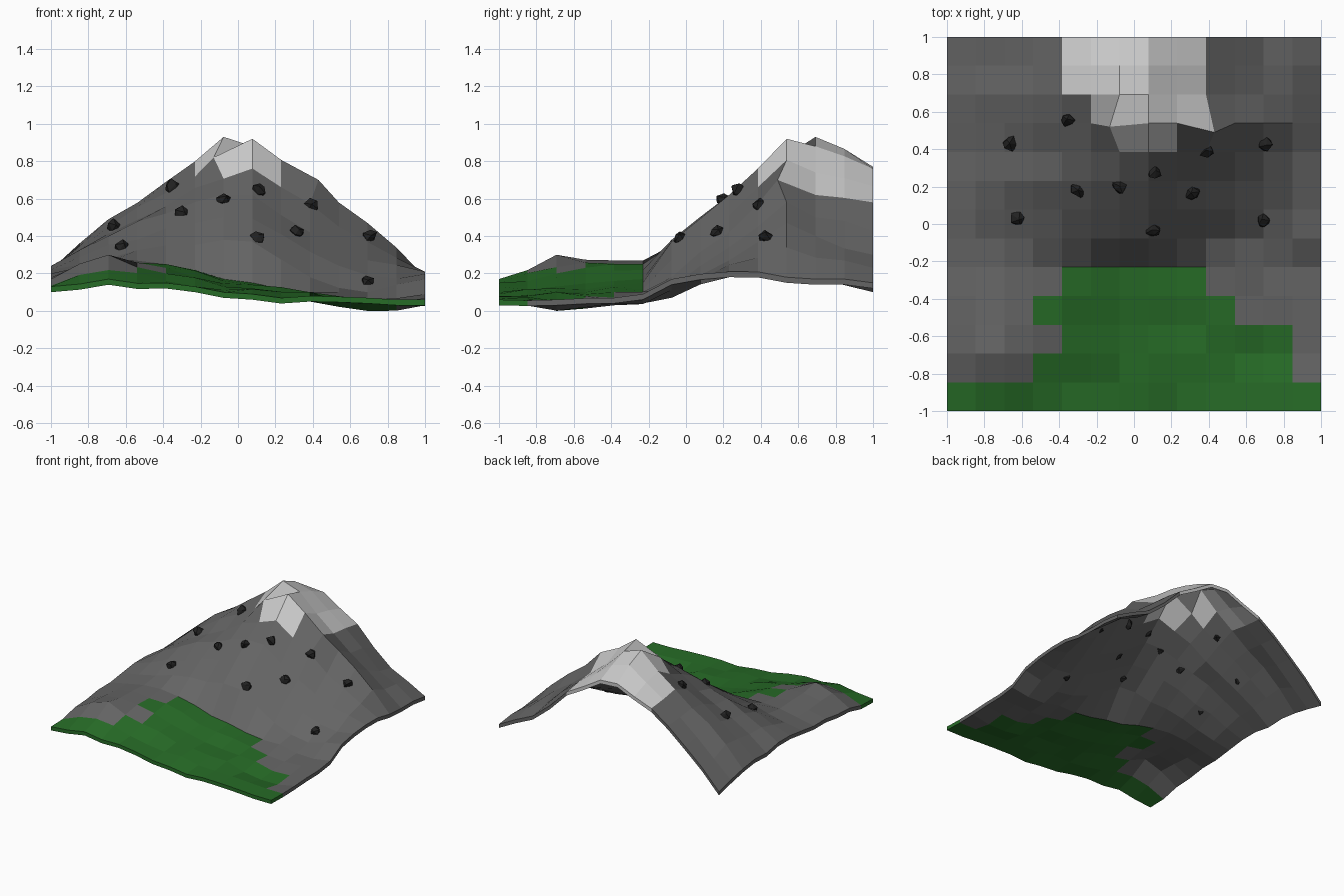
import bpy, bmesh, random
from mathutils import Vector, Matrix

if "Cube" in bpy.data.objects:
    bpy.data.objects.remove(bpy.data.objects["Cube"])

random.seed(7)
N = 13            # cells per side
STEP = 2 / N
THICK = 0.03


def material(name, rgb):
    m = bpy.data.materials.new(name)
    m.diffuse_color = (*rgb, 1)
    m.use_nodes = True
    m.node_tree.nodes["Principled BSDF"].inputs["Base Color"].default_value = m.diffuse_color
    return m


stone = material("stone", (0.13, 0.13, 0.13))
grass = material("grass", (0.02, 0.15, 0.02))
snow = material("snow", (0.6, 0.6, 0.6))
dark = material("dark_stone", (0.015, 0.015, 0.015))

# Coarse height profiles: one row per y station, one value per x station
COLS = [0, 2, 4, 6, 7, 9, 11, 13]
PROFILES = {
    0:  [.13, .17, .15, .10, .09, .08, .07, .06],
    2:  [.17, .30, .20, .13, .12, .10, .03, .06],
    4:  [.20, .27, .25, .16, .14, .10, .06, .07],
    5:  [.20, .26, .25, .17, .15, .10, .07, .09],
    6:  [.22, .28, .35, .38, .37, .18, .10, .17],
    8:  [.24, .40, .52, .62, .62, .42, .27, .21],
    10: [.22, .45, .63, .82, .92, .70, .47, .18],
    11: [.20, .49, .69, .93, .88, .62, .40, .17],
    13: [.13, .42, .65, .77, .76, .58, .30, .15],
}
# Cell ranges (first, last) per row that are grass or snow
GRASS = {0: (0, 12), 1: (3, 11), 2: (4, 11), 3: (3, 9), 4: (4, 8)}
SNOW = {9: (6, 7), 10: (5, 8), 11: (4, 8), 12: (4, 8)}
# Summit corners pulled off the regular grid
PULLED = {(9, 10): (0.43, 0.49), (6, 10): (-0.13, 0.52)}


def lerp_at(keys, values, t):
    for a, b, va, vb in zip(keys, keys[1:], values, values[1:]):
        if t <= b:
            return va + (vb - va) * (t - a) / (b - a)
    return values[-1]


def height(i, j):
    rows = list(PROFILES)
    return lerp_at(rows, [lerp_at(COLS, PROFILES[r], i) for r in rows], j)


def ground_z(x, y):
    return height((x + 1) / STEP, (y + 1) / STEP)


def finish(bm, name, mats):
    bmesh.ops.recalc_face_normals(bm, faces=bm.faces)
    me = bpy.data.meshes.new(name)
    bm.to_mesh(me)
    bm.free()
    for m in mats:
        me.materials.append(m)
    ob = bpy.data.objects.new(name, me)
    bpy.context.collection.objects.link(ob)
    return ob


# Mountain sheet
bm = bmesh.new()
grid = {}
for j in range(N + 1):
    for i in range(N + 1):
        x, y = PULLED.get((i, j), (-1 + i * STEP, -1 + j * STEP))
        wobble = 0 if i in COLS and j in PROFILES else random.uniform(-.018, .018)
        grid[i, j] = bm.verts.new((x, y, height(i, j) + wobble))
for j in range(N):
    for i in range(N):
        f = bm.faces.new([grid[i, j], grid[i + 1, j], grid[i + 1, j + 1], grid[i, j + 1]])
        for slot, zones in ((1, GRASS), (2, SNOW)):
            lo, hi = zones.get(j, (1, 0))
            if lo <= i <= hi:
                f.material_index = slot
# Thin underside
ext = bmesh.ops.extrude_face_region(bm, geom=bm.faces[:], use_keep_orig=True)
low = [g for g in ext["geom"] if isinstance(g, bmesh.types.BMVert)]
bmesh.ops.translate(bm, verts=low, vec=(0, 0, -THICK))
drop = min(v.co.z for v in bm.verts)
bmesh.ops.translate(bm, verts=bm.verts, vec=(0, 0, -drop))
finish(bm, "mountain", [stone, grass, snow])

# Boulders scattered on the slope
ROCKS = [(-.35, .56), (-.66, .43), (-.30, .18), (-.62, .03), (-.08, .20), (.11, .28),
         (.10, -.03), (.31, .17), (.39, .39), (.69, .02), (.70, .43)]
bm = bmesh.new()
for x, y in ROCKS:
    at = Matrix.Translation((x, y, ground_z(x, y) - drop))
    rock = bmesh.ops.create_icosphere(bm, subdivisions=1, radius=0.04, matrix=at)
    for v in rock["verts"]:
        v.co += Vector([random.uniform(-.009, .009) for _ in range(3)])
finish(bm, "boulders", [dark])
